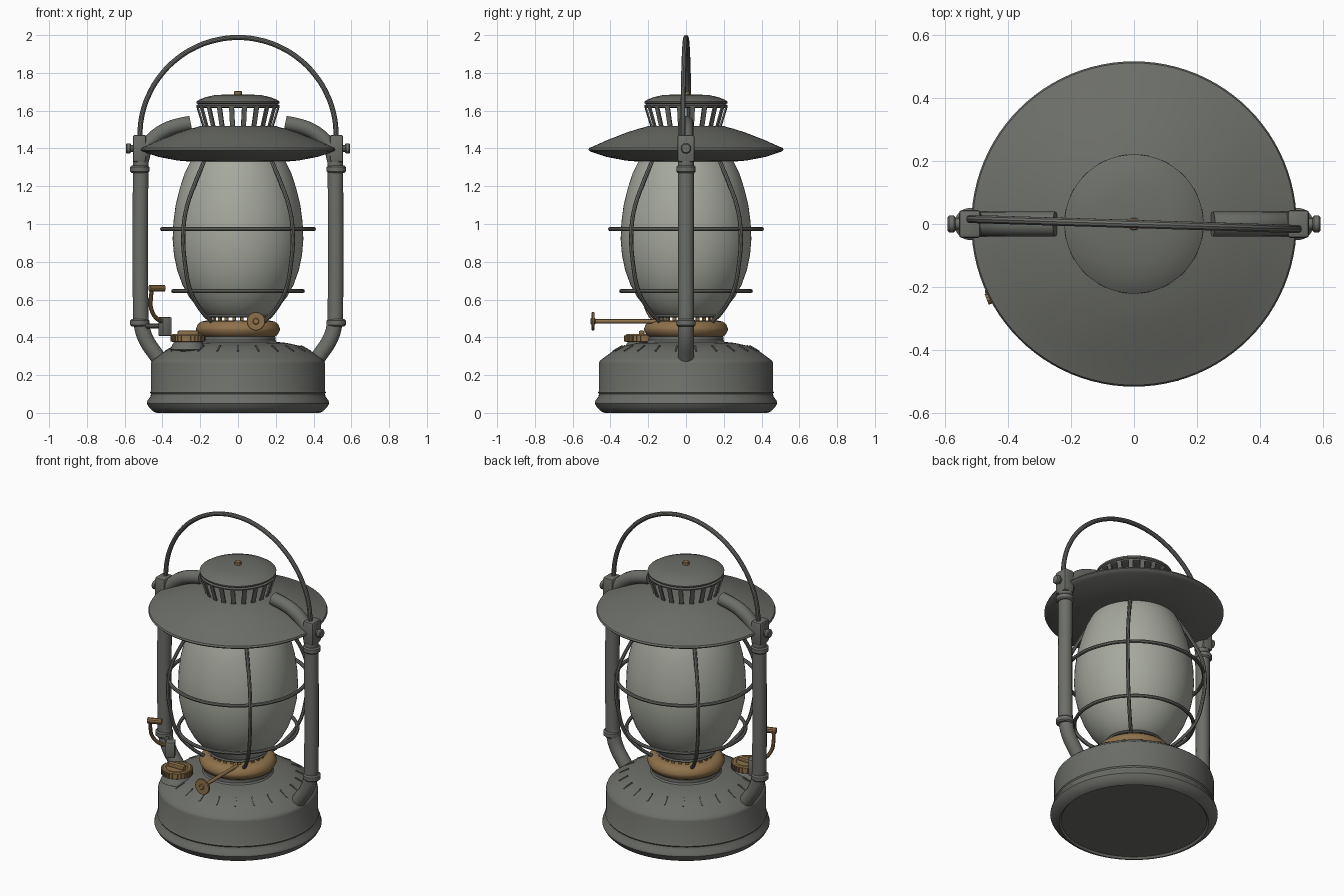
import bpy, bmesh, math
from mathutils import Vector, Matrix, Euler

if "Cube" in bpy.data.objects:
    bpy.data.objects.remove(bpy.data.objects["Cube"])


def material(name, rgb):
    m = bpy.data.materials.new(name)
    m.diffuse_color = (*rgb, 1)
    m.use_nodes = True
    m.node_tree.nodes["Principled BSDF"].inputs["Base Color"].default_value = m.diffuse_color
    return m


METAL = material("dark grey metal", (0.15, 0.156, 0.14))
GLASS = material("frosted glass", (0.38, 0.395, 0.345))
BRASS = material("aged brass", (0.27, 0.165, 0.07))


def finish(name, mesh, mat, angle=35):
    mesh.polygons.foreach_set("use_smooth", [True] * len(mesh.polygons))
    mesh.set_sharp_from_angle(angle=math.radians(angle))
    mesh.materials.clear()
    mesh.materials.append(mat)
    ob = bpy.data.objects.new(name, mesh)
    bpy.context.collection.objects.link(ob)
    return ob


def from_bm(name, bm, mat):
    bmesh.ops.recalc_face_normals(bm, faces=bm.faces)
    mesh = bpy.data.meshes.new(name)
    bm.to_mesh(mesh)
    bm.free()
    return finish(name, mesh, mat)


def lathe(name, profile, mat, seg=64, loc=(0, 0, 0), axis=(0, 0, 1)):
    """Revolve (radius, height) points, then turn the axis and move."""
    bm = bmesh.new()
    rings = [[bm.verts.new((r * math.cos(math.tau * i / seg), r * math.sin(math.tau * i / seg), z))
              for i in range(seg)] for r, z in profile]
    for a, b in zip(rings, rings[1:]):
        for i in range(seg):
            j = (i + 1) % seg
            bm.faces.new((a[i], a[j], b[j], b[i]))
    bmesh.ops.remove_doubles(bm, verts=bm.verts, dist=1e-5)
    turn = Vector((0, 0, 1)).rotation_difference(Vector(axis)).to_matrix().to_4x4()
    bm.transform(Matrix.Translation(loc) @ turn)
    return from_bm(name, bm, mat)


def disc(name, r, h, mat, loc, axis=(0, 0, 1), seg=24):
    """Short cylinder with softened rims, centred on loc."""
    b = min(r, h) * 0.2
    return lathe(name, [(0, -h / 2), (r - b, -h / 2), (r, -h / 2 + b), (r, h / 2 - b),
                        (r - b, h / 2), (0, h / 2)], mat, seg, loc, axis)


def tube(name, pts, r, mat, cyclic=False, res=3, steps=8):
    """Round bar through points, smoothly curved."""
    cu = bpy.data.curves.new(name, 'CURVE')
    cu.dimensions = '3D'
    cu.bevel_depth, cu.bevel_resolution, cu.use_fill_caps = r, res, True
    cu.resolution_u = steps
    sp = cu.splines.new('BEZIER')
    sp.bezier_points.add(len(pts) - 1)
    for p, co in zip(sp.bezier_points, pts):
        p.co = co
        p.handle_left_type = p.handle_right_type = 'AUTO'
    sp.use_cyclic_u = cyclic
    tmp = bpy.data.objects.new(name + "_path", cu)
    bpy.context.collection.objects.link(tmp)
    bpy.context.view_layer.update()
    mesh = bpy.data.meshes.new_from_object(tmp.evaluated_get(bpy.context.evaluated_depsgraph_get()))
    bpy.data.objects.remove(tmp)
    return finish(name, mesh, mat)


def boxes(name, placements, size, mat, bevel=0.0):
    """One object holding equal boxes at the given matrices."""
    bm = bmesh.new()
    for m in placements:
        bmesh.ops.create_cube(bm, size=1, matrix=m @ Matrix.Diagonal((*size, 1)))
    if bevel:
        bmesh.ops.bevel(bm, geom=bm.edges[:], offset=bevel, segments=2, affect='EDGES', profile=0.5)
    return from_bm(name, bm, mat)


def radial(n, r, z, tilt=0.0, centre=(0, 0, 0), phase=0.5):
    """Matrices around z, local x pointing outward, tilted about local y."""
    return [Matrix.Translation(centre) @ Matrix.Rotation(math.tau * (i + phase) / n, 4, 'Z')
            @ Matrix.Translation((r, 0, z)) @ Matrix.Rotation(tilt, 4, 'Y') for i in range(n)]


def wire_ring(name, r, z, thick, mat):
    pts = [(r * math.cos(math.tau * i / 16), r * math.sin(math.tau * i / 16), z) for i in range(16)]
    return tube(name, pts, thick, mat, cyclic=True, res=2, steps=5)


# fuel tank with rolled foot and sloping shoulder
lathe("fuel_tank", [(0, 0.012), (0.42, 0.012), (0.43, 0), (0.45, 0.008), (0.472, 0.03), (0.483, 0.05),
                    (0.478, 0.068), (0.464, 0.085), (0.461, 0.1), (0.466, 0.108), (0.461, 0.116),
                    (0.461, 0.262), (0.456, 0.276), (0.44, 0.288), (0.39, 0.325), (0.34, 0.352),
                    (0.26, 0.37), (0.205, 0.376), (0.198, 0.385), (0.198, 0.405), (0.17, 0.41),
                    (0, 0.41)], METAL, 80)
boxes("shoulder_ribs", radial(22, 0.362, 0.341, 0.52), (0.06, 0.008, 0.008), METAL)

# burner collar and glass gallery
lathe("burner_collar", [(0, 0.40), (0.185, 0.40), (0.208, 0.412), (0.222, 0.437), (0.222, 0.448),
                        (0.212, 0.47), (0.195, 0.483), (0.17, 0.488), (0, 0.488)], BRASS)
boxes("gallery_posts", radial(24, 0.158, 0.497), (0.01, 0.018, 0.03), BRASS)
lathe("gallery_ring", [(0.13, 0.504), (0.17, 0.504), (0.176, 0.51), (0.17, 0.517), (0.13, 0.517)], METAL)

# glass globe
lathe("glass_globe", [(0, 0.51), (0.155, 0.51), (0.18, 0.525), (0.22, 0.565), (0.26, 0.615), (0.295, 0.68),
                      (0.322, 0.755), (0.339, 0.835), (0.346, 0.92), (0.342, 1.01), (0.33, 1.1),
                      (0.308, 1.19), (0.282, 1.27), (0.25, 1.335), (0.225, 1.37)], GLASS, 80)

# wire guard
wire_ring("upper_guard_ring", 0.402, 0.973, 0.011, METAL)
wire_ring("lower_guard_ring", 0.343, 0.645, 0.011, METAL)
guard = [(0.2, 0.485), (0.262, 0.53), (0.355, 0.645), (0.398, 0.8), (0.41, 0.94), (0.39, 1.07),
         (0.325, 1.21), (0.235, 1.36)]
for i in range(4):
    a = math.radians(45 + 90 * i)
    tube(f"guard_wire_{i + 1}", [(r * math.cos(a), r * math.sin(a), z) for r, z in guard],
         0.011, METAL, res=2, steps=5)

# wide hood
lathe("hood", [(0, 1.335), (0.25, 1.33), (0.32, 1.336), (0.42, 1.355), (0.49, 1.378), (0.508, 1.384),
               (0.517, 1.393), (0.512, 1.403), (0.498, 1.408), (0.42, 1.443), (0.32, 1.482),
               (0.25, 1.505), (0.22, 1.512), (0.195, 1.52), (0, 1.52)], METAL, 96)

# vented chimney and cap
boxes("vent_bars", radial(20, 0.201, 1.568, 0.3), (0.008, 0.026, 0.115), METAL)
lathe("chimney_cap", [(0, 1.615), (0.205, 1.615), (0.218, 1.62), (0.22, 1.628), (0.212, 1.634),
                      (0.22, 1.64), (0.221, 1.648), (0.205, 1.658), (0.17, 1.672), (0.125, 1.682),
                      (0.06, 1.686), (0, 1.687)], METAL)
disc("cap_rivet", 0.02, 0.03, BRASS, (0, 0, 1.69), seg=16)

# side frame, mirrored left and right
for s, side in ((-1, "left"), (1, "right")):
    tube(f"{side}_air_tube", [(s * x, 0, z) for x, z in
                              ((0.515, 1.37), (0.516, 1.2), (0.518, 0.9), (0.516, 0.6), (0.511, 0.47),
                               (0.49, 0.395), (0.425, 0.295))], 0.042, METAL, res=5, steps=5)
    tube(f"{side}_upper_arm", [(s * x, 0, z) for x, z in
                               ((0.51, 1.34), (0.492, 1.40), (0.45, 1.45), (0.385, 1.496), (0.32, 1.52),
                                (0.25, 1.534))], 0.04, METAL, res=5, steps=5)
    for z, part in ((0.477, "lower"), (1.29, "upper")):
        disc(f"{side}_{part}_collar", 0.051, 0.038, METAL, (s * 0.52, 0, z), seg=32)
    boxes(f"{side}_bracket", [Matrix.Translation((s * 0.522, 0, 1.40))], (0.07, 0.09, 0.145), METAL, 0.012)
    disc(f"{side}_pivot_stem", 0.018, 0.05, METAL, (s * 0.56, 0, 1.40), (1, 0, 0), 16)
    disc(f"{side}_pivot_knob", 0.027, 0.025, METAL, (s * 0.58, 0, 1.40), (1, 0, 0), 20)

# carrying handle
arch = [(-0.52 * math.cos(t), 0.016 * math.cos(t), 1.465 + 0.522 * math.sin(t))
        for t in (math.pi * i / 14 for i in range(15))]
tube("carrying_handle", [(-0.52, 0.016, 1.41)] + arch + [(0.52, -0.016, 1.41)], 0.0135, METAL, res=3, steps=5)

# filler neck and knurled cap
cap = (-0.265, -0.235, 0)
lathe("filler_neck", [(0, 0.32), (0.095, 0.335), (0.08, 0.365), (0.07, 0.38), (0, 0.38)], METAL, 32, cap)
lathe("filler_cap", [(0, 0.374), (0.082, 0.374), (0.086, 0.378), (0.086, 0.411), (0.08, 0.417),
                     (0.065, 0.417), (0.06, 0.412), (0, 0.412)], BRASS, 48, cap)
boxes("filler_cap_grip", radial(26, 0.086, 0.394, 0, cap), (0.012, 0.012, 0.034), BRASS)
boxes("filler_cap_bar", [Matrix.Translation((-0.265, -0.235, 0.422))], (0.11, 0.03, 0.026), BRASS, 0.006)

# wick adjuster
disc("wick_shaft", 0.011, 0.36, BRASS, (0.095, -0.325, 0.485), (0, 1, 0), 16)
disc("wick_wheel", 0.049, 0.014, BRASS, (0.095, -0.492, 0.485), (0, 1, 0), 32)
disc("wick_wheel_hub", 0.017, 0.026, BRASS, (0.095, -0.492, 0.485), (0, 1, 0), 16)

# globe lifter: block, bent lever and grip
boxes("lifter_block", [Matrix.Translation((-0.387, -0.125, 0.457)) @ Euler((0, 0, 0.5)).to_matrix().to_4x4()],
      (0.055, 0.055, 0.1), METAL, 0.006)
tube("lifter_mount", [(-0.387, -0.125, 0.46), (-0.5, -0.01, 0.46)], 0.014, METAL)
tube("lifter_lever", [(-0.395, -0.14, 0.483), (-0.425, -0.17, 0.495), (-0.458, -0.205, 0.545),
                      (-0.462, -0.22, 0.6), (-0.455, -0.232, 0.657)], 0.011, BRASS)
tube("lifter_grip", [(-0.468, -0.24, 0.66), (-0.39, -0.21, 0.66)], 0.018, BRASS)
